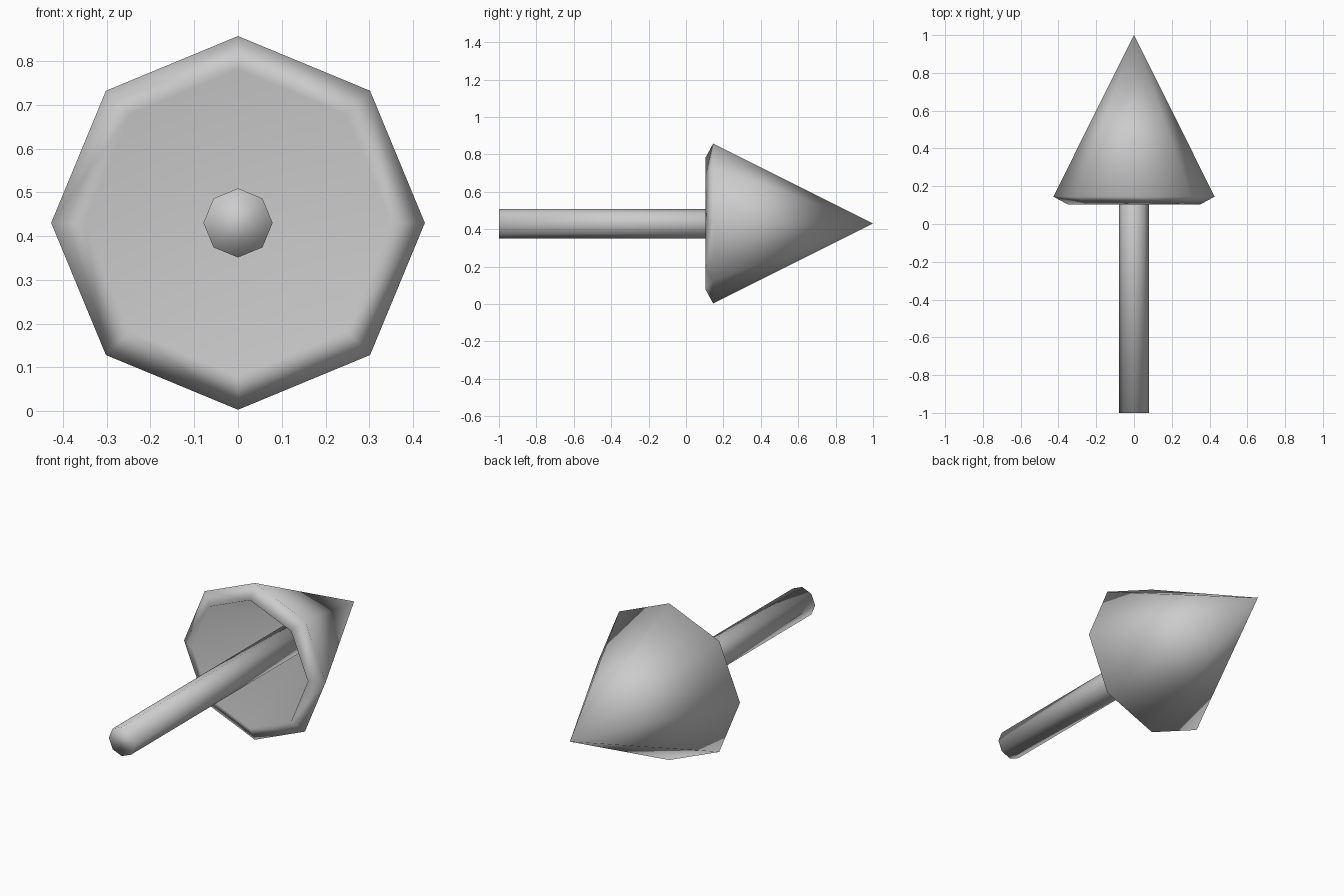
import bpy
import bmesh
from math import cos, sin, tau

SIDES = 8
AXIS_Z = 0.43

if "Cube" in bpy.data.objects:
    bpy.data.objects.remove(bpy.data.objects["Cube"], do_unlink=True)

grey = bpy.data.materials.new("plain_grey")
grey.use_nodes = True
colour = (0.6, 0.6, 0.6, 1)
grey.diffuse_color = colour
grey.node_tree.nodes["Principled BSDF"].inputs["Base Color"].default_value = colour


def lathe(name, profile):
    """Turn (radius, y) points around the arrow's axis; radius 0 makes a tip."""
    bm = bmesh.new()
    rings = []
    for radius, y in profile:
        count = SIDES if radius else 1
        rings.append([bm.verts.new((radius * cos(tau * i / SIDES), y,
                                    AXIS_Z + radius * sin(tau * i / SIDES)))
                      for i in range(count)])
    for a, b in zip(rings, rings[1:]):
        for i in range(SIDES):
            j = (i + 1) % SIDES
            if len(a) == 1:
                bm.faces.new((a[0], b[j], b[i]))
            elif len(b) == 1:
                bm.faces.new((a[i], a[j], b[0]))
            else:
                bm.faces.new((a[i], a[j], b[j], b[i]))
    for ring in (rings[0], rings[-1]):
        if len(ring) > 1:
            bm.faces.new(ring)
    bmesh.ops.recalc_face_normals(bm, faces=bm.faces)
    for face in bm.faces:
        face.smooth = True
    mesh = bpy.data.meshes.new(name)
    bm.to_mesh(mesh)
    bm.free()
    mesh.materials.append(grey)
    obj = bpy.data.objects.new(name, mesh)
    bpy.context.collection.objects.link(obj)


# Straight shaft, reaching up into the hollow of the head
lathe("arrow_shaft", [(0.079, -1), (0.079, 0.66)])

# Hollow pointed head: inner cone, square-cut rim, outer cone
lathe("arrow_head", [(0, 0.8), (0.35, 0.103), (0.427, 0.145), (0, 1)])
